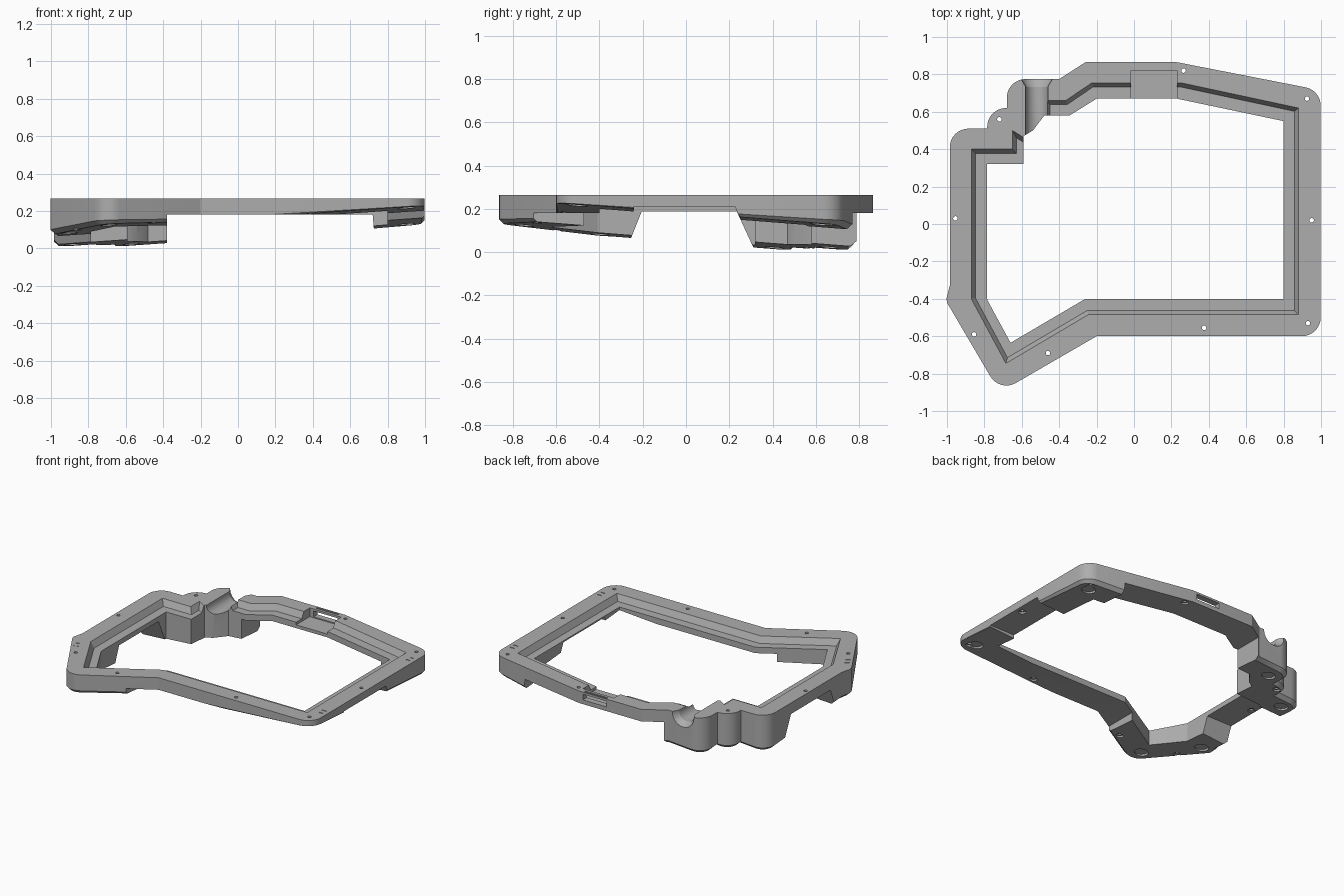
import bpy, bmesh, math
from mathutils import Vector, Matrix

cube = bpy.data.objects.get("Cube")
if cube:
    bpy.data.objects.remove(cube, do_unlink=True)

TOP = 0.265
LEDGE = 0.222
BASE = 0.18


def material(name, col):
    m = bpy.data.materials.new(name)
    m.use_nodes = True
    m.diffuse_color = (*col, 1)
    m.node_tree.nodes["Principled BSDF"].inputs["Base Color"].default_value = (*col, 1)
    return m


grey = material("grey plastic", (0.42, 0.42, 0.42))


def rounded(points, steps=8):
    """Corner list of (x, y, radius) to a 2D outline with arcs."""
    out = []
    n = len(points)
    for i, (x, y, r) in enumerate(points):
        p = Vector((x, y))
        if not r:
            out.append(p)
            continue
        a = (Vector(points[i - 1][:2]) - p).normalized()
        b = (Vector(points[(i + 1) % n][:2]) - p).normalized()
        half = a.angle(b) / 2
        t = r / math.tan(half)
        c = p + (a + b).normalized() * r / math.sin(half)
        s, e = p + a * t - c, p + b * t - c
        turn = math.atan2(s.x * e.y - s.y * e.x, s.dot(e))
        for k in range(steps + 1):
            out.append(c + Matrix.Rotation(turn * k / steps, 2) @ s)
    return out


def inset(points, width):
    """Move a clockwise outline inward by width(point) with mitred corners."""
    out = []
    for i, p in enumerate(points):
        a = (p - points[i - 1]).normalized()
        b = (points[(i + 1) % len(points)] - p).normalized()
        na, nb = Vector((a.y, -a.x)), Vector((b.y, -b.x))
        out.append(p + (na + nb) * width(p) / (1 + na.dot(nb)))
    return out


def loft(name, *loops):
    """Solid skinned through matching 3D loops."""
    bm = bmesh.new()
    rows = [[bm.verts.new(p) for p in loop] for loop in loops]
    bm.faces.new(rows[0])
    bm.faces.new(rows[-1])
    for lo, hi in zip(rows, rows[1:]):
        for i in range(len(lo)):
            bm.faces.new((lo[i - 1], lo[i], hi[i], hi[i - 1]))
    bmesh.ops.recalc_face_normals(bm, faces=bm.faces)
    me = bpy.data.meshes.new(name)
    bm.to_mesh(me)
    bm.free()
    ob = bpy.data.objects.new(name, me)
    bpy.context.collection.objects.link(ob)
    me.materials.append(grey)
    return ob


def prism(name, pts, z0, z1):
    return loft(name, [(p[0], p[1], z0) for p in pts], [(p[0], p[1], z1) for p in pts])


def box(name, x0, x1, y0, y1, z0, z1):
    return prism(name, [(x0, y0), (x0, y1), (x1, y1), (x1, y0)], z0, z1)


def rod(name, x, y, r, z0, z1, n=20):
    ring = [(x + r * math.cos(2 * math.pi * k / n), y + r * math.sin(2 * math.pi * k / n)) for k in range(n)]
    return prism(name, ring, z0, z1)


def cut(target, cutter):
    mod = target.modifiers.new("cut", "BOOLEAN")
    mod.operation = "DIFFERENCE"
    mod.solver = "EXACT"
    mod.object = cutter
    bpy.context.view_layer.objects.active = target
    bpy.ops.object.modifier_apply(modifier=mod.name)
    bpy.data.objects.remove(cutter, do_unlink=True)


def floor_z(p):
    """Tilted desk plane that the feet stand on."""
    return 0.113 + 0.07 * p[0] - 0.078 * p[1]


def chamfer(p):
    """Chamfer on the soles, fading out where the frame is thin."""
    return 0.001 + 0.024 * min(1, max(0, (0.17 - floor_z(p)) / 0.05))


# Outer and inner outlines, clockwise from the back
outer = rounded([
    (-.26, .865, 0), (.23, .865, 0), (.998, .715, .1), (.998, -.6, .1), (-.2, -.6, 0),
    (-.718, -.9, .1), (-1.006, -.41, .06), (-.985, -.33, 0), (-.985, .51, .1),
    (-.785, .51, 0), (-.785, .62, .1), (-.68, .62, 0), (-.68, .775, .1), (-.4, .775, 0)])
inner = rounded([
    (-.2, .67, 0), (.23, .67, 0), (.8, .55, 0), (.8, -.4, 0), (-.26, -.4, 0),
    (-.66, -.635, 0), (-.785, -.405, .03), (-.785, .32, 0), (-.59, .32, 0),
    (-.59, .47, 0), (-.54, .5, 0), (-.48, .58, 0), (-.345, .58, 0)])
pocket = [Vector(p) for p in (
    (-.225, .755), (.25, .755), (.88, .62), (.88, -.485), (-.245, -.485), (-.685, -.745),
    (-.87, -.4), (-.87, .4), (-.65, .4), (-.65, .5), (-.57, .45), (-.47, .53), (-.47, .66), (-.365, .66))]

# Frame body standing on the tilted plane, with chamfered soles
sole = inset(outer, chamfer)
frame = loft("case_frame",
             [(p.x, p.y, floor_z(p)) for p in sole],
             [(p.x, p.y, floor_z(p) + chamfer(p)) for p in outer],
             [(p.x, p.y, TOP) for p in outer])
cut(frame, prism("opening", inner, -0.5, 0.5))

# Gaps between the feet: along the front and back rails, then the side rails
span = [(-.38, BASE), (.72, BASE), (.76, -.3), (-.38, -.3)]
cut(frame, loft("long_gap", [(x, -1.2, z) for x, z in span], [(x, 1.2, z) for x, z in span]))
left_gap = [(-.205, .187), (.235, .187), (.46, -.3), (-.4, -.3)]
right_gap = [(-.24, .212), (.225, .212), (.46, -.3), (-.28, -.3)]
cut(frame, loft("left_gap", [(-1.2, y, z) for y, z in left_gap], [(-.5, y, z) for y, z in left_gap]))
cut(frame, loft("right_gap", [(.75, y, z) for y, z in right_gap], [(1.2, y, z) for y, z in right_gap]))

# Stepped ledge with a sloping wall
low = inset(pocket, lambda p: 0.022)
cut(frame, loft("ledge_pocket", [(*p, LEDGE) for p in low],
                [(*(p + (p - q) * .05), TOP + .002) for p, q in zip(pocket, low)]))

# Connector bay and its opening in the back wall
cut(frame, box("bay", -.015, .23, .6, .822, .203, .4))
cut(frame, box("port", .015, .2, .8, .9, .21, .25))
cut(frame, box("port_groove", .02, .195, .842, .854, .257, .4))


# Round cable channel with a flared mouth
def ring(y, r, n=20):
    return [(-.52 + r * math.cos(2 * math.pi * k / n), y, .26 + r * math.sin(2 * math.pi * k / n)) for k in range(n)]


cut(frame, loft("channel", ring(.45, .06), ring(.85, .06)))
cut(frame, loft("channel_mouth", ring(.725, .055), ring(.785, .09)))

# Screw holes with wider seats underneath
for x, y in [(-.72, .56), (.265, .82), (.925, .67), (-.955, .03), (.95, .02),
             (.93, -.53), (.375, -.555), (-.46, -.69), (-.855, -.59)]:
    cut(frame, rod("screw_hole", x, y, .012, -.3, .5, 12))
    gap = (-.38 < x < .72) or abs(y) < .2
    seat = max(floor_z((x, y)), (.212 if x > .75 else BASE) if gap else -1)
    cut(frame, rod("screw_seat", x, y, .024, -.3, seat + .012, 16))

# Shallow round recesses for rubber pads
for x, y in [(.9, .62), (.9, -.5), (-.9, -.4), (-.69, -.75), (-.885, .41), (-.57, .66)]:
    cut(frame, rod("pad_recess", x, y, .045, -.3, floor_z((x, y)) + .012, 24))

# Pairs of engraved corner dashes
for x, y, a in [(.955, .575, 0), (.955, .535, 0), (.955, -.4, 0), (.955, -.44, 0), (-.93, -.47, .5), (-.91, -.51, .5)]:
    dash = box("dash", -.016, .016, -.003, .003, -.006, .05)
    dash.data.transform(Matrix.Translation((x, y, TOP)) @ Matrix.Rotation(a, 4, "Z"))
    cut(frame, dash)

bpy.ops.object.select_all(action="DESELECT")
frame.select_set(True)
bpy.context.view_layer.objects.active = frame
bpy.ops.object.shade_smooth_by_angle(angle=math.radians(25))
